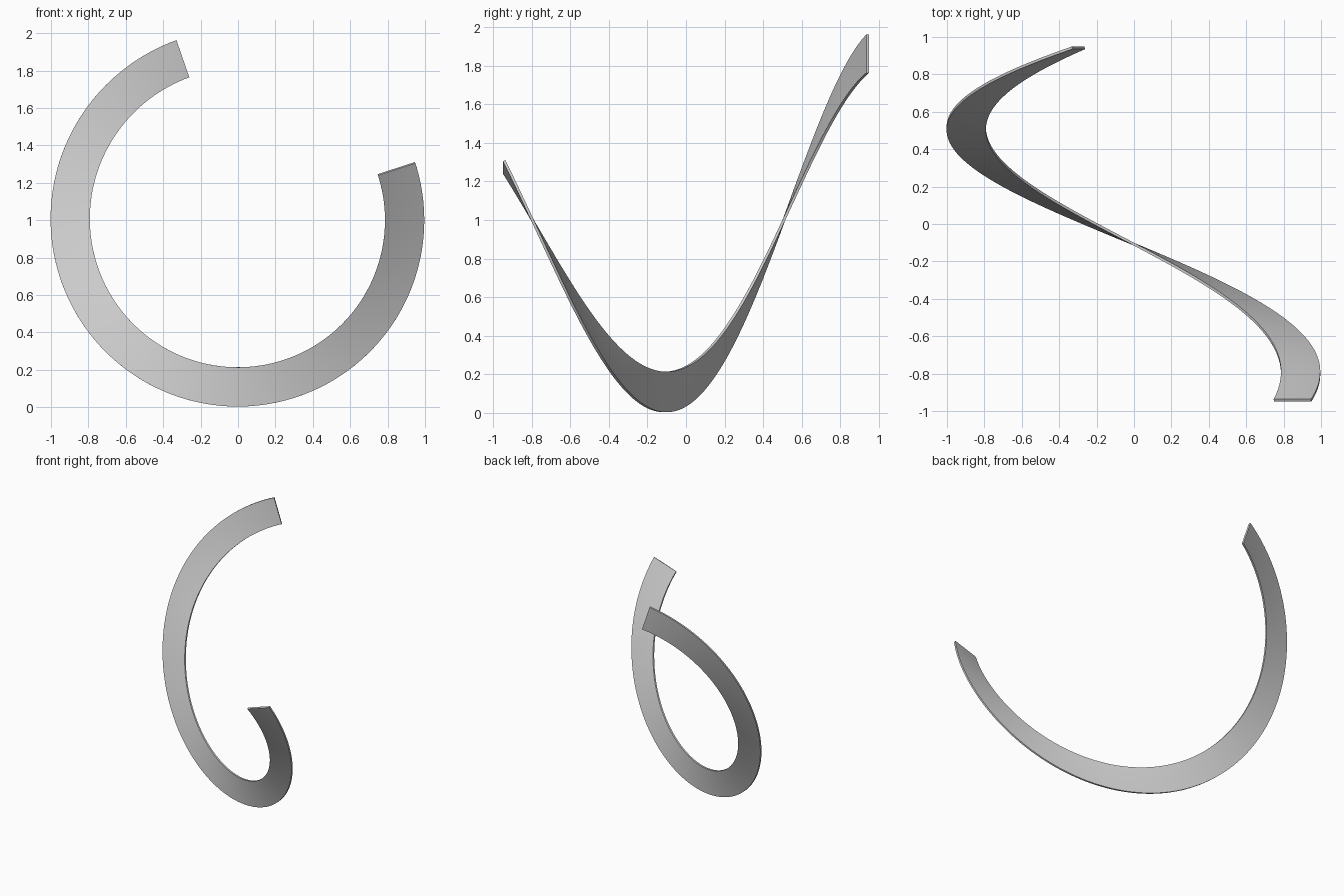
import bpy, bmesh
from math import radians, cos, sin

cube = bpy.data.objects.get("Cube")
if cube:
    bpy.data.objects.remove(cube, do_unlink=True)

# Plain grey finish
grey = bpy.data.materials.new("plain_grey")
grey.use_nodes = True
grey.diffuse_color = (0.6, 0.6, 0.6, 1)
grey.node_tree.nodes["Principled BSDF"].inputs["Base Color"].default_value = (0.6, 0.6, 0.6, 1)

STEPS, SWEEP, WIDTH = 128, 269, 0.21

# Flat ribbon winding around the front-to-back axis
bm = bmesh.new()
previous = None
for i in range(STEPS + 1):
    t = i / STEPS
    angle = radians(18 - SWEEP * t)
    outer = 0.996 + 0.021 * t ** 4
    y = -0.943 + 2.21 * t - 0.325 * t * t
    row = [bm.verts.new((r * cos(angle), y, 1 + r * sin(angle)))
           for r in (outer - WIDTH, outer - WIDTH / 2, outer)]
    if previous:
        for a, b in ((0, 1), (1, 2)):
            bm.faces.new((previous[a], previous[b], row[b], row[a]))
    previous = row
bmesh.ops.recalc_face_normals(bm, faces=bm.faces[:])

mesh = bpy.data.meshes.new("spiral_ribbon")
bm.to_mesh(mesh)
bm.free()
mesh.materials.append(grey)
ribbon = bpy.data.objects.new("spiral_ribbon", mesh)
bpy.context.collection.objects.link(ribbon)

# Thin sheet thickness
solid = ribbon.modifiers.new("thickness", "SOLIDIFY")
solid.thickness = 0.014
solid.offset = 0

bpy.context.view_layer.objects.active = ribbon
ribbon.select_set(True)
bpy.ops.object.modifier_apply(modifier=solid.name)
bpy.ops.object.shade_smooth_by_angle(angle=radians(30))
